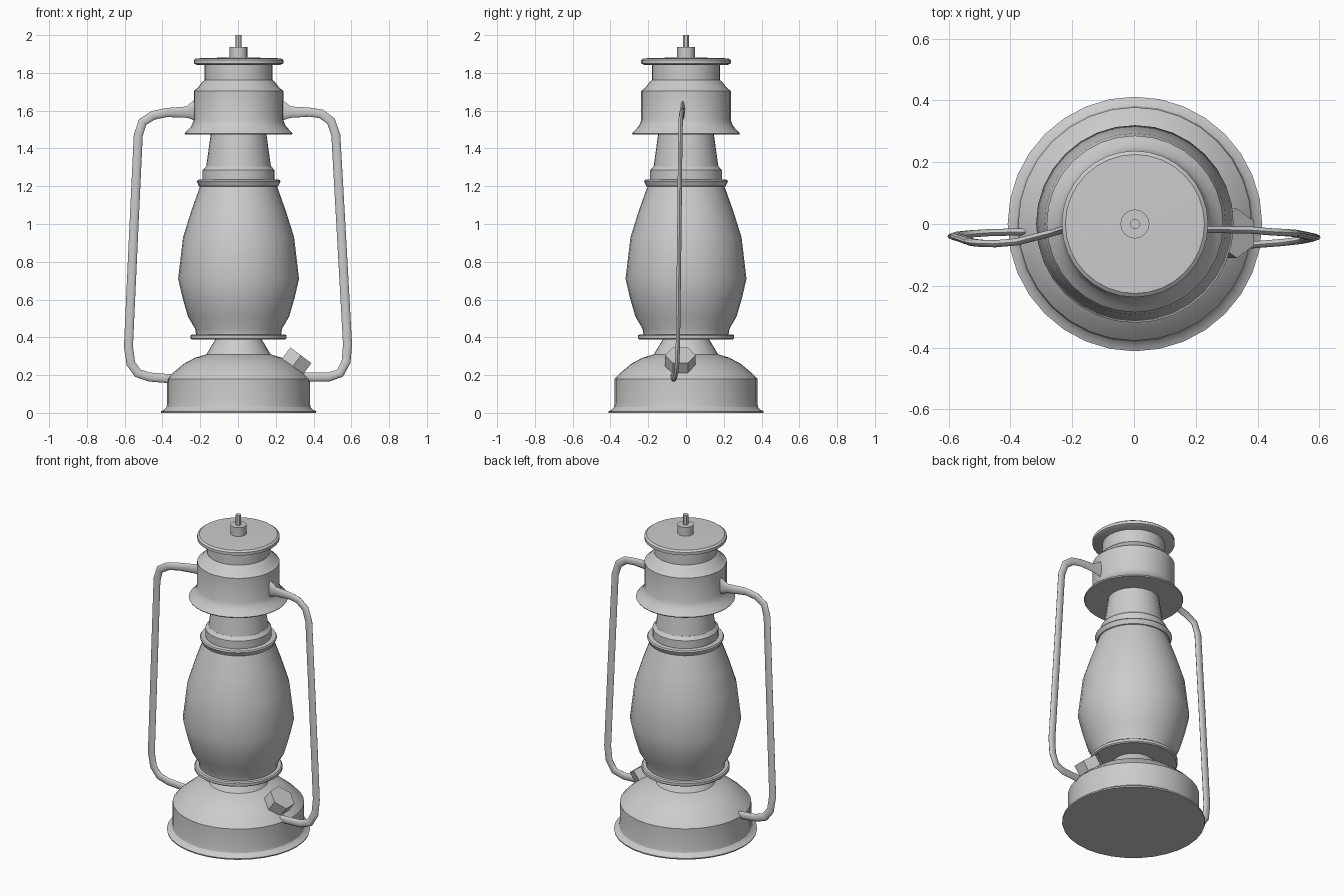
import bpy, bmesh, math
from mathutils import Vector, Matrix

cube = bpy.data.objects.get("Cube")
if cube:
    bpy.data.objects.remove(cube, do_unlink=True)

grey = bpy.data.materials.new("grey_metal")
grey.use_nodes = True
colour = (0.6, 0.6, 0.6, 1)
grey.diffuse_color = colour
grey.node_tree.nodes["Principled BSDF"].inputs["Base Color"].default_value = colour


def finish(name, bm, angle=30):
    bmesh.ops.recalc_face_normals(bm, faces=bm.faces)
    mesh = bpy.data.meshes.new(name)
    bm.to_mesh(mesh)
    bm.free()
    mesh.materials.append(grey)
    obj = bpy.data.objects.new(name, mesh)
    bpy.context.collection.objects.link(obj)
    bpy.ops.object.select_all(action="DESELECT")
    obj.select_set(True)
    bpy.context.view_layer.objects.active = obj
    bpy.ops.object.shade_smooth_by_angle(angle=math.radians(angle))
    return obj


def skin(name, rings, angle=30):
    """Join equal rings of points into a closed skin with capped ends."""
    bm = bmesh.new()
    loops = [[bm.verts.new(p) for p in ring] for ring in rings]
    n = len(loops[0])
    for a, b in zip(loops, loops[1:]):
        for i in range(n):
            j = (i + 1) % n
            bm.faces.new((a[i], a[j], b[j], b[i]))
    bm.faces.new(loops[0])
    bm.faces.new(loops[-1])
    return finish(name, bm, angle)


def lathe(name, profile, sides=32):
    def ring(r, z):
        return [(r * math.cos(math.tau * i / sides) + 0.003,
                 r * math.sin(math.tau * i / sides), z) for i in range(sides)]
    return skin(name, [ring(r, z) for r, z in profile])


# Fuel tank with foot rim, sloped shoulder and neck
lathe("fuel_tank", [(0.41, 0), (0.412, 0.008), (0.395, 0.016), (0.382, 0.03),
                    (0.378, 0.05), (0.378, 0.18), (0.35, 0.21), (0.29, 0.26),
                    (0.23, 0.292), (0.17, 0.31), (0.122, 0.39)])

# Glass globe and the plates holding it
lathe("globe_plate", [(0.247, 0.388), (0.254, 0.394), (0.254, 0.41), (0.247, 0.416)])
lathe("globe", [(0.225, 0.41), (0.23, 0.445), (0.268, 0.51), (0.297, 0.61),
                (0.32, 0.71), (0.294, 0.93), (0.25, 1.07), (0.2, 1.21)])
lathe("globe_collar", [(0.2, 1.195), (0.21, 1.2), (0.222, 1.226), (0.217, 1.234),
                       (0.19, 1.236), (0.19, 1.285), (0.172, 1.305)])
lathe("chimney", [(0.172, 1.3), (0.144, 1.5)])

# Hood, vent neck and top lid
lathe("hood", [(0.282, 1.474), (0.286, 1.48), (0.272, 1.495), (0.25, 1.518),
               (0.237, 1.55), (0.237, 1.705), (0.215, 1.722), (0.194, 1.75),
               (0.18, 1.762), (0.18, 1.85)])
lathe("lid", [(0.222, 1.843), (0.237, 1.85), (0.237, 1.868), (0.225, 1.877),
              (0.05, 1.882)])
lathe("lid_knob", [(0.047, 1.87), (0.047, 1.938)], 16)
lathe("lid_pin", [(0.016, 1.93), (0.016, 2.0)], 12)

# Hexagonal filler cap leaning out of the shoulder
axis = Vector((0.6, 0, 0.8))
bm = bmesh.new()
bmesh.ops.create_cone(bm, cap_ends=True, segments=6, radius1=0.08, radius2=0.08,
                      depth=0.15)
turn = axis.to_track_quat("Z", "Y").to_matrix().to_4x4()
place = Matrix.Translation(Vector((0.333, -0.03, 0.305)) - axis * 0.075)
spin = Matrix.Rotation(math.radians(90), 4, "Z")
# Put two opposite corners along the y axis
local = turn @ spin
corner = max((local @ v.co).y for v in bm.verts)
if corner < 0.079:
    local = turn
bmesh.ops.transform(bm, matrix=place @ local, verts=bm.verts)
finish("filler_cap", bm)


def handle(name, path, sides=10):
    """Sweep a flattened oval along a path, flaring at the hood end."""
    pts = [Vector(p) for p in path]
    rings = []
    for k, p in enumerate(pts):
        before = (p - pts[max(k - 1, 0)]).normalized()
        after = (pts[min(k + 1, len(pts) - 1)] - p).normalized()
        t = (before + after).normalized()
        across = t.cross(Vector((0, 1, 0))).normalized()
        depth = across.cross(t).normalized()
        wide = {0: 0.06, 1: 0.03}.get(k, 0.024)
        rings.append([p + across * wide * math.cos(math.tau * i / sides)
                      + depth * 0.012 * math.sin(math.tau * i / sides)
                      for i in range(sides)])
    return skin(name, rings, 50)


handle("left_handle", [
    (0.22, -0.018, 1.6), (0.28, -0.018, 1.592), (0.38, -0.02, 1.592),
    (0.44, -0.025, 1.583), (0.492, -0.028, 1.545), (0.518, -0.03, 1.47),
    (0.55, -0.036, 0.9), (0.58, -0.043, 0.36), (0.572, -0.046, 0.27),
    (0.54, -0.053, 0.21), (0.48, -0.06, 0.19), (0.35, -0.07, 0.19)])
handle("right_handle", [
    (-0.22, -0.015, 1.6), (-0.27, -0.03, 1.592), (-0.38, -0.058, 1.59),
    (-0.45, -0.064, 1.575), (-0.505, -0.062, 1.54), (-0.528, -0.058, 1.47),
    (-0.555, -0.048, 0.9), (-0.58, -0.04, 0.35), (-0.567, -0.036, 0.26),
    (-0.53, -0.032, 0.21), (-0.47, -0.028, 0.19), (-0.35, -0.025, 0.18)])
